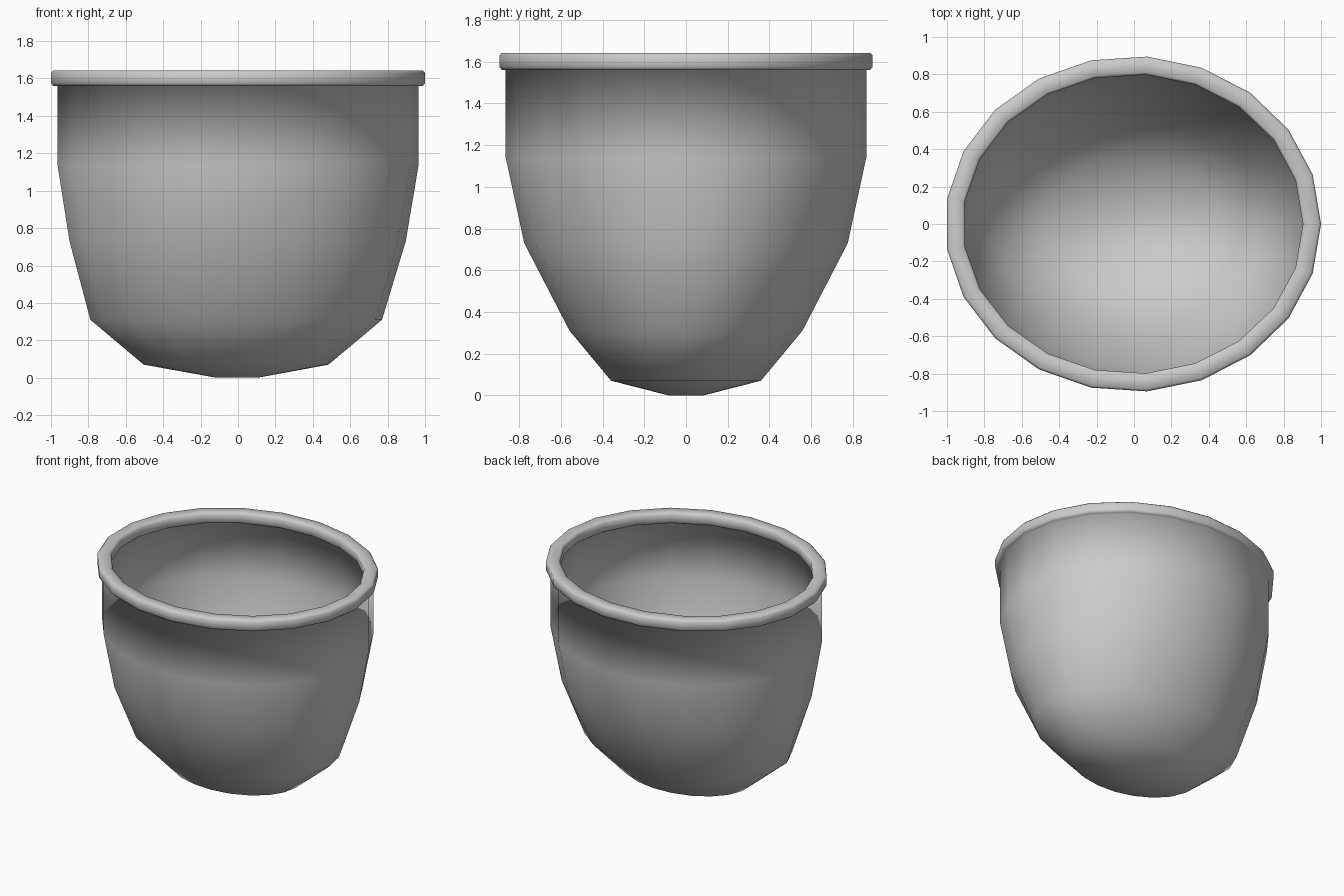
import bpy
import math

if "Cube" in bpy.data.objects:
    bpy.data.objects.remove(bpy.data.objects["Cube"])

SIDES = 21
WALL = 0.02


def loft(name, rings):
    """Skin a stack of oval rings (centre_x, radius_x, radius_y, z), capped at both ends."""
    verts, faces = [], []
    for cx, rx, ry, z in rings:
        for j in range(SIDES):
            a = 2 * math.pi * j / SIDES
            verts.append((cx + rx * math.cos(a), ry * math.sin(a), z))
    for i in range(len(rings) - 1):
        a, b = i * SIDES, (i + 1) * SIDES
        for j in range(SIDES):
            k = (j + 1) % SIDES
            faces.append((a + j, a + k, b + k, b + j))
    faces.append(tuple(reversed(range(SIDES))))
    last = (len(rings) - 1) * SIDES
    faces.append(tuple(range(last, last + SIDES)))
    mesh = bpy.data.meshes.new(name)
    mesh.from_pydata(verts, [], faces)
    for p in mesh.polygons:
        p.use_smooth = True
    obj = bpy.data.objects.new(name, mesh)
    bpy.context.collection.objects.link(obj)
    return obj


# Outer oval profile, from the foot up to the underside of the rim
outer = [
    (-0.006, 0.110, 0.084, 0.0),
    (-0.013, 0.497, 0.360, 0.07),
    (-0.014, 0.784, 0.560, 0.31),
    (-0.007, 0.904, 0.778, 0.73),
    (-0.005, 0.971, 0.867, 1.14),
    (-0.005, 0.971, 0.867, 1.56),
]

# Rounded rim, going outwards, over the top and back in
rim = [(-0.0055, 0.957 + d, 0.849 + d, z) for d, z in [
    (0.036, 1.56), (0.0485, 1.575), (0.0485, 1.63), (0.036, 1.643),
    (-0.036, 1.643), (-0.0485, 1.63), (-0.0485, 1.575), (-0.036, 1.56)]]

# Inner face follows the outer one at wall thickness
inner = [(cx, rx - WALL, ry - WALL, z + (WALL if z < 0.5 else 0))
         for cx, rx, ry, z in reversed(outer)]

loft("bowl", outer + rim + inner)
